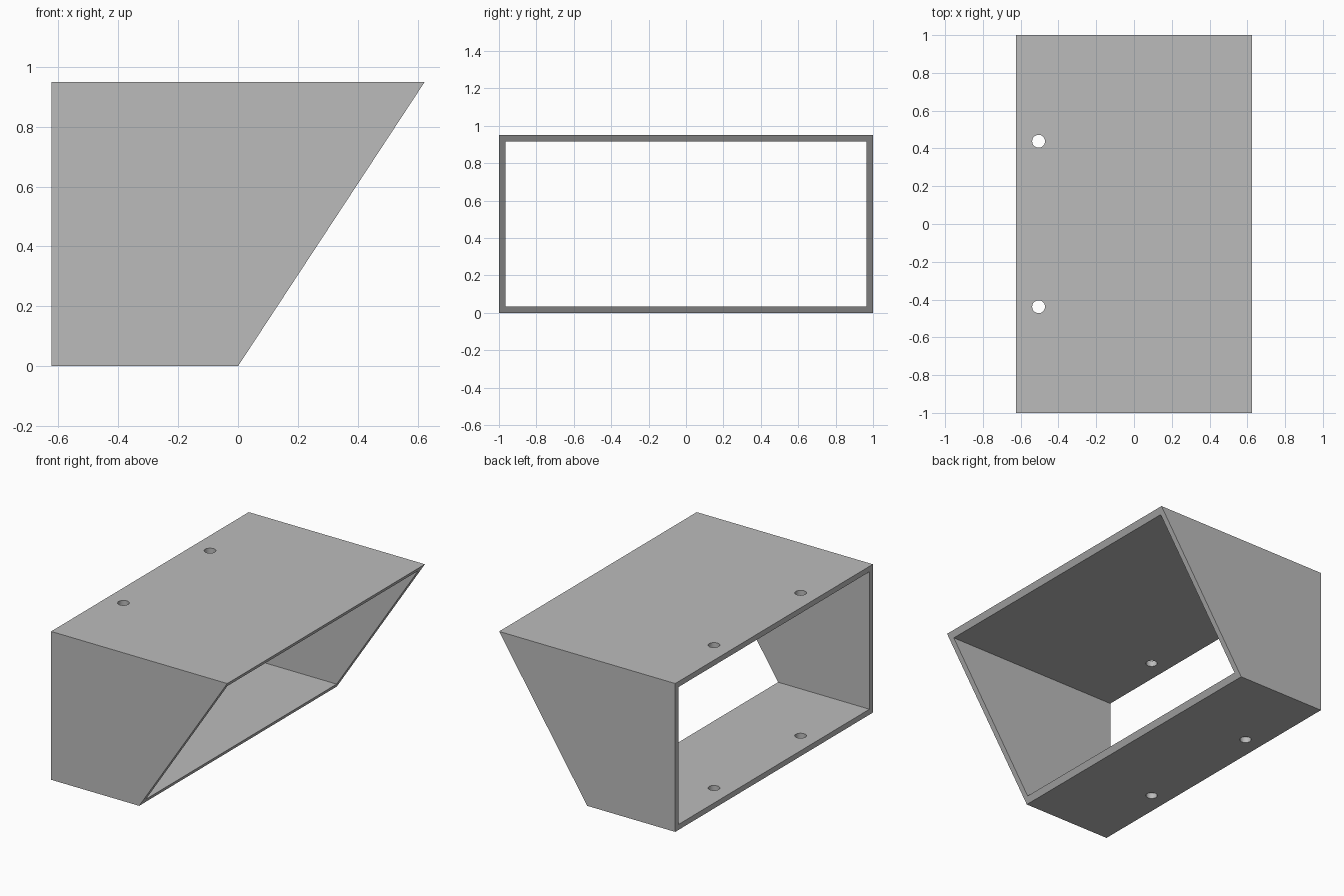
import bpy
import bmesh

default = bpy.data.objects.get("Cube")
if default:
    bpy.data.objects.remove(default, do_unlink=True)

HALF_X, HALF_Y, HEIGHT, WALL = 0.624, 1.0, 0.95, 0.035
HOLE_X, HOLE_Y, HOLE_R = -0.505, 0.438, 0.034

# Plain grey material
grey = bpy.data.materials.new("plain grey")
grey.use_nodes = True
colour = (0.5, 0.5, 0.5, 1)
grey.diffuse_color = colour
grey.node_tree.nodes["Principled BSDF"].inputs["Base Color"].default_value = colour


def add_object(name, bm):
    bmesh.ops.recalc_face_normals(bm, faces=bm.faces)
    mesh = bpy.data.meshes.new(name)
    bm.to_mesh(mesh)
    bm.free()
    mesh.materials.append(grey)
    obj = bpy.data.objects.new(name, mesh)
    bpy.context.collection.objects.link(obj)
    return obj


def extrude_profile(name, profile, half_depth):
    """Extrude an (x, z) outline along y."""
    bm = bmesh.new()
    face = bm.faces.new([bm.verts.new((x, -half_depth, z)) for x, z in profile])
    result = bmesh.ops.extrude_face_region(bm, geom=[face])
    verts = [v for v in result["geom"] if isinstance(v, bmesh.types.BMVert)]
    bmesh.ops.translate(bm, verts=verts, vec=(0, 2 * half_depth, 0))
    return add_object(name, bm)


def cut(target, cutter):
    """Subtract the cutter, apply the result and remove the cutter."""
    cutter.hide_render = True
    mod = target.modifiers.new("cut", "BOOLEAN")
    mod.operation = "DIFFERENCE"
    mod.solver = "EXACT"
    mod.object = cutter
    bpy.context.view_layer.objects.active = target
    bpy.ops.object.modifier_apply(modifier=mod.name)
    bpy.data.objects.remove(cutter, do_unlink=True)


# Slanted shell
shell = extrude_profile(
    "slanted_box_shell",
    [(-HALF_X, 0), (0, 0), (HALF_X, HEIGHT), (-HALF_X, HEIGHT)], HALF_Y)

# Open passage from side to side
low, high = WALL, HEIGHT - WALL
cut(shell, extrude_profile(
    "passage_cutter", [(-1, low), (1, low), (1, high), (-1, high)], HALF_Y - WALL))

# Screw holes through the top and bottom panels
for side in (-1, 1):
    bm = bmesh.new()
    bmesh.ops.create_cone(bm, cap_ends=True, segments=32,
                          radius1=HOLE_R, radius2=HOLE_R, depth=2)
    bmesh.ops.translate(bm, verts=bm.verts, vec=(HOLE_X, side * HOLE_Y, HEIGHT / 2))
    cut(shell, add_object("hole_cutter", bm))

# Smooth hole walls, crisp panel edges
bpy.ops.object.select_all(action="DESELECT")
shell.select_set(True)
bpy.context.view_layer.objects.active = shell
bpy.ops.object.shade_smooth_by_angle()
